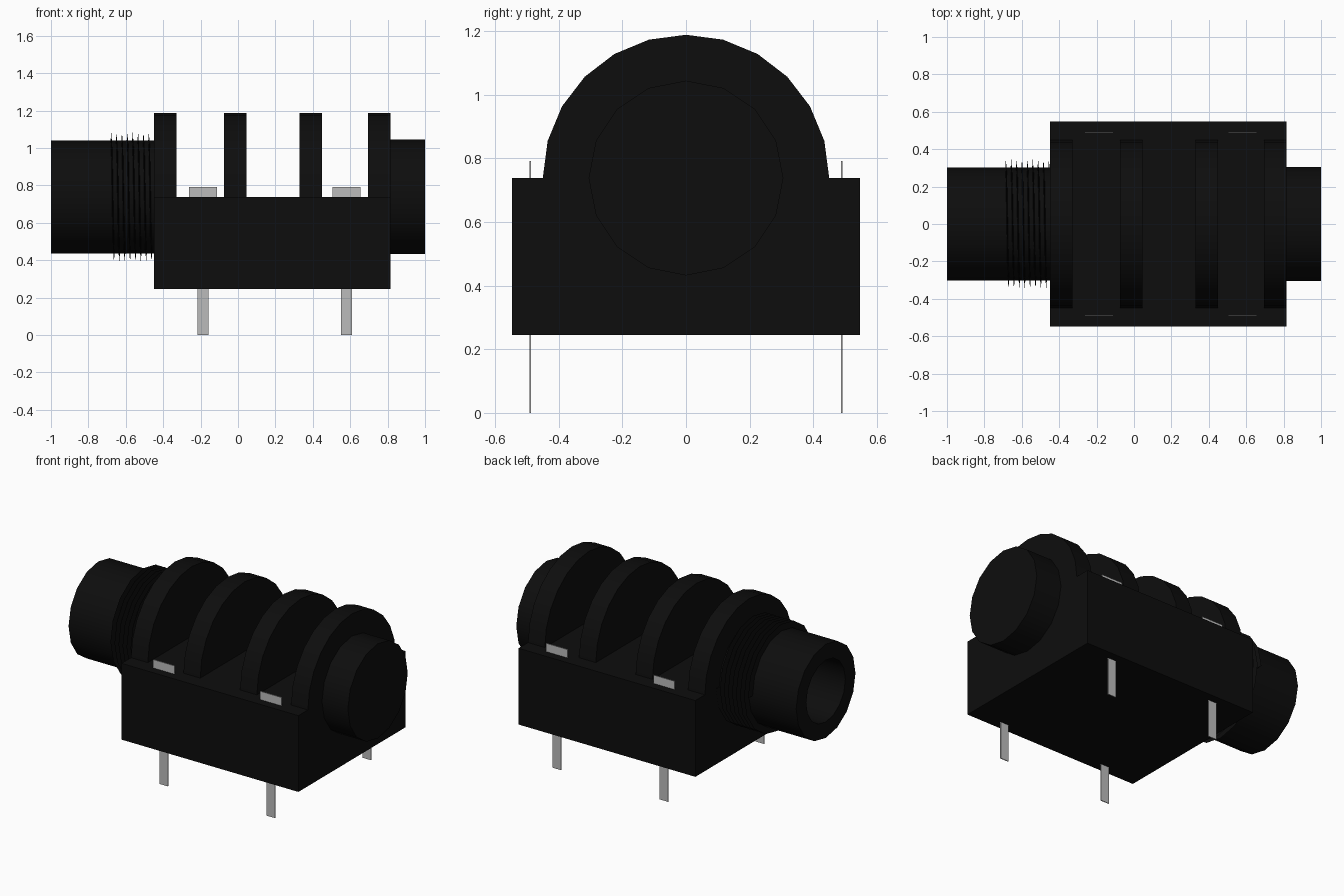
import bpy, bmesh, math
from mathutils import Vector

if "Cube" in bpy.data.objects:
    bpy.data.objects.remove(bpy.data.objects["Cube"], do_unlink=True)

AXIS_Z = 0.738          # height of the barrel axis and of the body's top


def material(name, value):
    m = bpy.data.materials.new(name)
    m.use_nodes = True
    m.diffuse_color = (value, value, value, 1)
    bsdf = m.node_tree.nodes["Principled BSDF"]
    bsdf.inputs["Base Color"].default_value = (value, value, value, 1)
    bsdf.inputs["Roughness"].default_value = 0.6
    return m


BLACK = material("black plastic", 0.004)
GREY = material("grey metal", 0.5)


def finish(name, bm, mat, smooth=False):
    bmesh.ops.recalc_face_normals(bm, faces=bm.faces)
    mesh = bpy.data.meshes.new(name)
    bm.to_mesh(mesh)
    bm.free()
    mesh.materials.append(mat)
    ob = bpy.data.objects.new(name, mesh)
    bpy.context.collection.objects.link(ob)
    if smooth:
        bpy.ops.object.select_all(action='DESELECT')
        ob.select_set(True)
        bpy.context.view_layer.objects.active = ob
        bpy.ops.object.shade_smooth_by_angle(angle=math.radians(30))
    return ob


def prism(name, outline, offset, mat, smooth=False):
    """Extrude a closed planar outline by an offset vector."""
    bm = bmesh.new()
    face = bm.faces.new([bm.verts.new(p) for p in outline])
    ext = bmesh.ops.extrude_face_region(bm, geom=[face], use_keep_orig=True)
    moved = [v for v in ext["geom"] if isinstance(v, bmesh.types.BMVert)]
    bmesh.ops.translate(bm, verts=moved, vec=Vector(offset))
    return finish(name, bm, mat, smooth)


def around(x, r, a):
    return (x, r * math.cos(a), AXIS_Z + r * math.sin(a))


def turned(name, profile, mat, sides=16):
    """Revolve (x, radius) points around the barrel axis and cap both ends."""
    bm = bmesh.new()
    rings = [[bm.verts.new(around(x, r, math.tau * i / sides)) for i in range(sides)]
             for x, r in profile]
    for a, b in zip(rings, rings[1:]):
        for i in range(sides):
            j = (i + 1) % sides
            bm.faces.new((a[i], a[j], b[j], b[i]))
    bm.faces.new(rings[0])
    bm.faces.new(rings[-1])
    return finish(name, bm, mat, True)


# Rectangular body
y, z0 = 0.547, 0.245
prism("body", [(-0.45, -y, z0), (-0.45, y, z0), (-0.45, y, AXIS_Z), (-0.45, -y, AXIS_Z)],
      (1.265, 0, 0), BLACK)

# Four half-round ribs standing on the body
for n, x in enumerate((-0.45, -0.075, 0.33, 0.695)):
    arc = [around(x, 0.45, math.pi * i / 12) for i in range(13)]
    prism(f"rib_{n + 1}", arc, (0.12, 0, 0), BLACK, True)

# Hollow entry barrel and solid end cap
turned("entry_barrel", [(-0.45, 0.303), (-1.0, 0.303), (-1.0, 0.2), (-0.46, 0.2)], BLACK)
turned("end_cap", [(0.81, 0.306), (1.0, 0.306)], BLACK)

# Fine helical thread on the barrel, triangular in section
bm = bmesh.new()
turns, sides = 8, 16
rows = []
for i in range(turns * sides + 1):
    x = -0.685 + 0.23 * i / (turns * sides)
    a = math.tau * i / sides
    rows.append([bm.verts.new(around(x + dx, r, a))
                 for dx, r in ((-0.004, 0.295), (0, 0.345), (0.004, 0.295))])
for a, b in zip(rows, rows[1:]):
    for k in range(3):
        m = (k + 1) % 3
        bm.faces.new((a[k], a[m], b[m], b[k]))
bm.faces.new(rows[0])
bm.faces.new(rows[-1])
finish("thread", bm, BLACK, True)

# Contact pins: a wide tab above the body and a narrow leg below
for side, ys in (("front", -0.49), ("back", 0.49)):
    for n, x in enumerate((-0.187, 0.58)):
        tab, leg, zt = 0.076, 0.03, 0.70
        half = [(leg, 0), (leg, zt), (tab, zt), (tab, 0.792)]
        outline = half + [(-px, pz) for px, pz in reversed(half)]
        prism(f"{side}_pin_{n + 1}", [(x + px, ys - 0.0025, pz) for px, pz in outline],
              (0, 0.005, 0), GREY)
